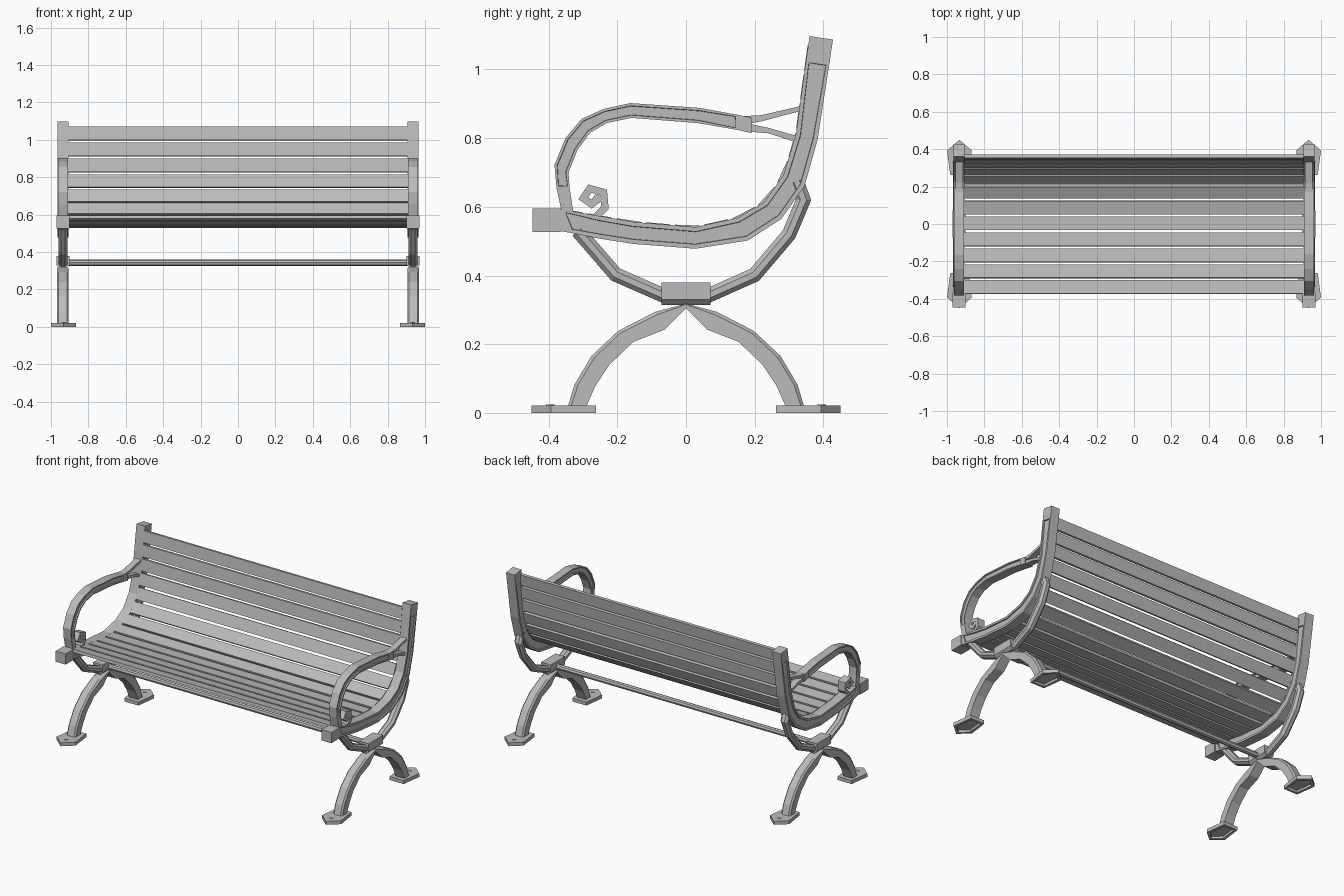
import bpy, bmesh
from mathutils import Vector

if "Cube" in bpy.data.objects:
    bpy.data.objects.remove(bpy.data.objects["Cube"])

grey = bpy.data.materials.new("painted grey")
grey.use_nodes = True
grey.diffuse_color = (0.5, 0.5, 0.5, 1)
grey.node_tree.nodes["Principled BSDF"].inputs["Base Color"].default_value = (0.5, 0.5, 0.5, 1)


def finish(bm, name):
    bmesh.ops.recalc_face_normals(bm, faces=bm.faces)
    mesh = bpy.data.meshes.new(name)
    bm.to_mesh(mesh)
    bm.free()
    mesh.materials.append(grey)
    obj = bpy.data.objects.new(name, mesh)
    bpy.context.collection.objects.link(obj)
    return obj


def sweep(name, outer, inner, section, s=1, groove=0):
    """Loft a section of (edge blend, x) points between two y-z edge lines."""
    bm = bmesh.new()
    rings = []
    for a, b in zip(outer, inner):
        a, b = Vector(a), Vector(b)
        ring = []
        for t, x in section:
            p = a.lerp(b, t)
            ring.append(bm.verts.new((s * x, p.x, p.y)))
        rings.append(ring)
    n = len(section)
    sides = []
    for k, (r, q) in enumerate(zip(rings, rings[1:])):
        for i in range(n):
            j = (i + 1) % n
            f = bm.faces.new((r[i], r[j], q[j], q[i]))
            # Side panels, stopping short of both ends
            if section[i][1] == section[j][1] and 0 < k < len(rings) - 2:
                sides.append(f)
    bm.faces.new(rings[0])
    bm.faces.new(rings[-1])
    bmesh.ops.recalc_face_normals(bm, faces=bm.faces)
    if groove:
        bmesh.ops.inset_region(bm, faces=sides, thickness=groove, depth=0)
        bmesh.ops.inset_region(bm, faces=sides, thickness=0.001, depth=-0.008)
    return finish(bm, name)


def prism(name, outline, vec, hollow=0):
    """Extrude a flat outline, optionally hollowing out its first face."""
    bm = bmesh.new()
    base = bm.faces.new([bm.verts.new(p) for p in outline])
    top = bmesh.ops.extrude_face_region(bm, geom=[base], use_keep_orig=True)["geom"]
    bmesh.ops.translate(bm, vec=vec, verts=[v for v in top if isinstance(v, bmesh.types.BMVert)])
    bmesh.ops.recalc_face_normals(bm, faces=bm.faces)
    if hollow:
        bmesh.ops.inset_region(bm, faces=[base], thickness=hollow, depth=0)
        bmesh.ops.inset_region(bm, faces=[base], thickness=0.001, depth=-0.014)
    return finish(bm, name)


def ribbon(path, width):
    """Edge lines at either side of a y-z centre path."""
    pts = [Vector(p) for p in path]
    left, right = [], []
    for i, p in enumerate(pts):
        d0 = (p - pts[max(i - 1, 0)]).normalized()
        d1 = (pts[min(i + 1, len(pts) - 1)] - p).normalized()
        d = (d0 + d1).normalized()
        off = Vector((-d.y, d.x)) * width / 2 / max(d.dot(d1 if d1.length else d0), 0.6)
        left.append(p + off)
        right.append(p - off)
    return left, right


def box_section(x0, x1):
    return [(0, x0), (0, x1), (1, x1), (1, x0)]


# Edge lines in the y-z plane
rail_top = [(-0.39, 0.595), (-0.36, 0.592), (-0.25, 0.573), (-0.153, 0.556), (0.028, 0.541), (0.15, 0.568),
            (0.228, 0.614), (0.284, 0.693), (0.32, 0.81), (0.35, 1.03), (0.36, 1.097)]
rail_low = [(-0.37, 0.53), (-0.34, 0.525), (-0.25, 0.507), (-0.153, 0.492), (0.028, 0.478), (0.18, 0.502),
            (0.278, 0.565), (0.345, 0.66), (0.383, 0.795), (0.418, 1.02), (0.428, 1.087)]
arm_out = [(-0.362, 0.585), (-0.377, 0.655), (-0.383, 0.722), (-0.351, 0.80), (-0.304, 0.856), (-0.24, 0.885),
           (-0.162, 0.902), (0.04, 0.888), (0.15, 0.868), (0.19, 0.86)]
arm_in = [(-0.328, 0.585), (-0.339, 0.655), (-0.342, 0.70), (-0.316, 0.765), (-0.28, 0.815), (-0.231, 0.844),
          (-0.159, 0.859), (0.033, 0.844), (0.15, 0.824), (0.19, 0.815)]
leg_out = [(0.0, 0.318), (0.09, 0.294), (0.197, 0.239), (0.275, 0.166), (0.325, 0.082), (0.345, 0.015)]
leg_in = [(0.0, 0.304), (0.063, 0.242), (0.153, 0.207), (0.223, 0.14), (0.263, 0.08), (0.292, 0.015)]
front_brace = [(-0.05, 0.335), (-0.205, 0.403), (-0.315, 0.53)]
back_brace = [(0.05, 0.335), (0.20, 0.402), (0.30, 0.52), (0.342, 0.62), (0.322, 0.675)]
scroll = [(-0.262, 0.57), (-0.236, 0.598), (-0.24, 0.642), (-0.28, 0.653), (-0.299, 0.625),
          (-0.275, 0.608), (-0.256, 0.622), (-0.268, 0.631)]

for side, s in (("left", 1), ("right", -1)):
    # Seat and back frame, with its front end block
    sweep(side + "_frame_rail", rail_top, rail_low, box_section(0.906, 0.966), s, 0.013)
    sweep(side + "_front_block", [(-0.447, 0.595), (-0.365, 0.595)], [(-0.447, 0.527), (-0.365, 0.527)],
          box_section(0.9, 0.97), s)

    # Armrest, its two forked ends and the scroll under it
    sweep(side + "_armrest", arm_out, arm_in, box_section(0.908, 0.962), s, 0.008)
    fork = box_section(0.915, 0.955)
    sweep(side + "_upper_fork", [(0.17, 0.864), (0.22, 0.867), (0.345, 0.896)],
          [(0.17, 0.84), (0.22, 0.849), (0.345, 0.882)], fork, s)
    sweep(side + "_lower_fork", [(0.17, 0.845), (0.24, 0.83), (0.33, 0.804)],
          [(0.17, 0.82), (0.24, 0.814), (0.33, 0.785)], fork, s)
    sweep(side + "_scroll", *ribbon(scroll, 0.021), box_section(0.91, 0.96), s)

    # Chamfered braces rising from the hub to the rail
    chamfered = [(0, 0.925), (0, 0.947), (0.3, 0.961), (0.7, 0.961),
                 (1, 0.947), (1, 0.925), (0.7, 0.911), (0.3, 0.911)]
    for name, path in (("front", front_brace), ("back", back_brace)):
        sweep(f"{side}_{name}_brace", *ribbon(path, 0.042), chamfered, s)

    # Hub with a rounded underside
    profile = [(0.902, 0.38), (0.97, 0.38), (0.97, 0.33), (0.953, 0.314), (0.919, 0.314), (0.902, 0.33)]
    prism(side + "_hub", [(s * x, -0.072, z) for x, z in profile], (0, 0.143, 0))

    # Curved legs and pointed feet
    leg_section = [(0, 0.915), (0, 0.96), (0.17, 0.969), (1, 0.969), (1, 0.906), (0.17, 0.906)]
    foot = [(0.933, 0.45), (1.0, 0.393), (0.982, 0.262), (0.884, 0.262), (0.867, 0.393)]
    for name, d in (("front", -1), ("back", 1)):
        mirror = lambda line: [(d * y, z) for y, z in line]
        sweep(f"{side}_{name}_leg", mirror(leg_out), mirror(leg_in), leg_section, s)
        prism(f"{side}_{name}_foot", [(s * x, d * y, 0) for x, y in foot], (0, 0, 0.022), 0.02)
        bolt = [(0.933 + i, 0.395 + j) for i, j in ((0.012, 0), (0, 0.012), (-0.012, 0), (0, -0.012))]
        prism(f"{side}_{name}_bolt", [(s * x, d * y, 0.02) for x, y in bolt], (0, 0, 0.005))

# Cross rod between the hubs
bm = bmesh.new()
bmesh.ops.create_cone(bm, cap_ends=True, segments=8, radius1=0.017, radius2=0.017, depth=1.84)
rod = finish(bm, "cross_rod")
rod.rotation_euler = (0, 1.5708, 0)
rod.location = (0, 0, 0.343)

# Slats spaced evenly along the top edge of the rail
track = [Vector(p) for p in [(-0.372, 0.594)] + rail_top[2:-2] + [(0.356, 1.07)]]
length = sum((b - a).length for a, b in zip(track, track[1:]))


def along(dist):
    for a, b in zip(track, track[1:]):
        step = (b - a).length
        if dist <= step or b is track[-1]:
            return a.lerp(b, dist / step)
        dist -= step


count, width = 13, 0.072
for i in range(count):
    start = i * (length - width) / (count - 1)
    a, b = along(start), along(start + width)
    d = (b - a).normalized()
    up = Vector((-d.y, d.x))
    sweep(f"slat_{i + 1}", [a + up * 0.002, b + up * 0.002], [a - up * 0.016, b - up * 0.016],
          box_section(-0.908, 0.908))
